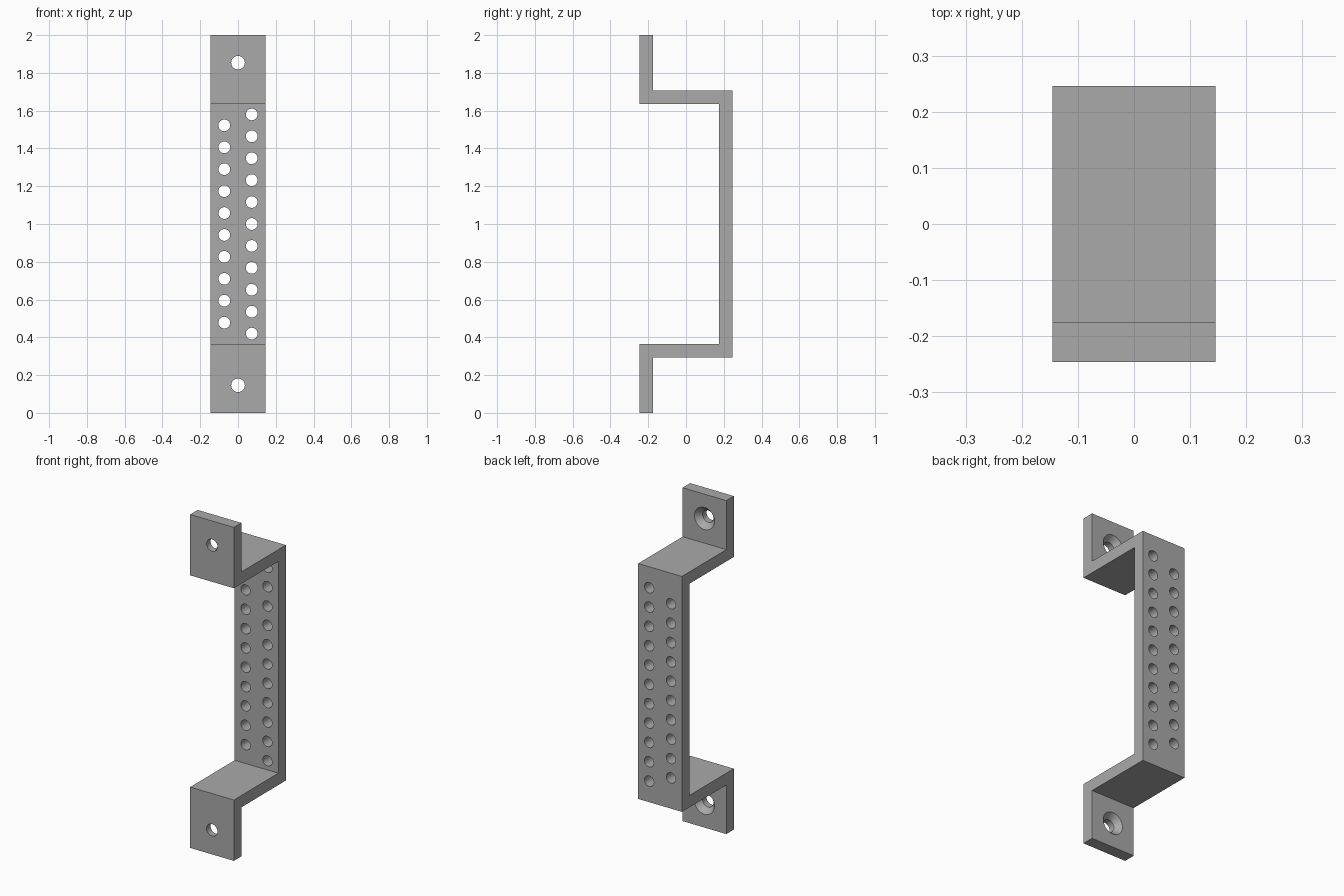
import bpy, bmesh, math
from mathutils import Matrix

cube = bpy.data.objects.get("Cube")
if cube:
    bpy.data.objects.remove(cube, do_unlink=True)

W, D, T = 0.145, 0.246, 0.071      # half width, half depth, plate thickness
LOW = 0.294                        # underside of the lower arm
MOUNT_Z = 0.146

grey = bpy.data.materials.new("plain_grey")
grey.use_nodes = True
grey.diffuse_color = (0.4, 0.4, 0.4, 1)
grey.node_tree.nodes["Principled BSDF"].inputs["Base Color"].default_value = (0.4, 0.4, 0.4, 1)


def make_object(name, bm):
    bmesh.ops.recalc_face_normals(bm, faces=bm.faces)
    mesh = bpy.data.meshes.new(name)
    bm.to_mesh(mesh)
    bm.free()
    mesh.materials.append(grey)
    obj = bpy.data.objects.new(name, mesh)
    bpy.context.collection.objects.link(obj)
    return obj


def add_round(bm, x, z, y0, y1, r0, r1):
    """Round cutter along y, radius r0 at y0 and r1 at y1."""
    place = Matrix.Translation((x, (y0 + y1) / 2, z)) @ Matrix.Rotation(-math.pi / 2, 4, "X")
    bmesh.ops.create_cone(bm, cap_ends=True, segments=32, radius1=r0, radius2=r1,
                          depth=y1 - y0, matrix=place)


# Bent strip: mirrored side profile extruded across the width
half = [(-D, 0), (-D, LOW + T), (D - T, LOW + T)]
inner = [(D, LOW), (-D + T, LOW), (-D + T, 0)]
profile = (half + [(y, 2 - z) for y, z in reversed(half)]
           + [(y, 2 - z) for y, z in reversed(inner)] + inner)
bm = bmesh.new()
face = bm.faces.new([bm.verts.new((-W, y, z)) for y, z in profile])
sweep = bmesh.ops.extrude_face_region(bm, geom=[face])
bmesh.ops.translate(bm, vec=(2 * W, 0, 0),
                    verts=[v for v in sweep["geom"] if isinstance(v, bmesh.types.BMVert)])
bracket = make_object("handle_bracket", bm)

# Grip holes in two staggered columns, and mounting holes
bm = bmesh.new()
for x, count in ((0.0725, 11), (-0.0725, 10)):
    for i in range(count):
        z = 1 + (i - (count - 1) / 2) * 0.116
        add_round(bm, x, z, D - T - 0.03, D + 0.03, 0.031, 0.031)
for z in (MOUNT_Z, 2 - MOUNT_Z):
    add_round(bm, 0, z, -D - 0.03, -D + T + 0.03, 0.036, 0.036)
holes = make_object("hole_cutter", bm)

# Countersinks on the rear of the mounting tabs
bm = bmesh.new()
for z in (MOUNT_Z, 2 - MOUNT_Z):
    add_round(bm, 0, z, -D + T - 0.036, -D + T + 0.004, 0.034, 0.07)
sinks = make_object("countersink_cutter", bm)

bpy.context.view_layer.objects.active = bracket
for cutter in (holes, sinks):
    mod = bracket.modifiers.new(cutter.name, "BOOLEAN")
    mod.operation, mod.solver, mod.object = "DIFFERENCE", "EXACT", cutter
    bpy.ops.object.modifier_apply(modifier=mod.name)
for cutter in (holes, sinks):
    bpy.data.objects.remove(cutter, do_unlink=True)

bpy.ops.object.select_all(action="DESELECT")
bracket.select_set(True)
bpy.ops.object.shade_smooth_by_angle(angle=math.radians(30))
